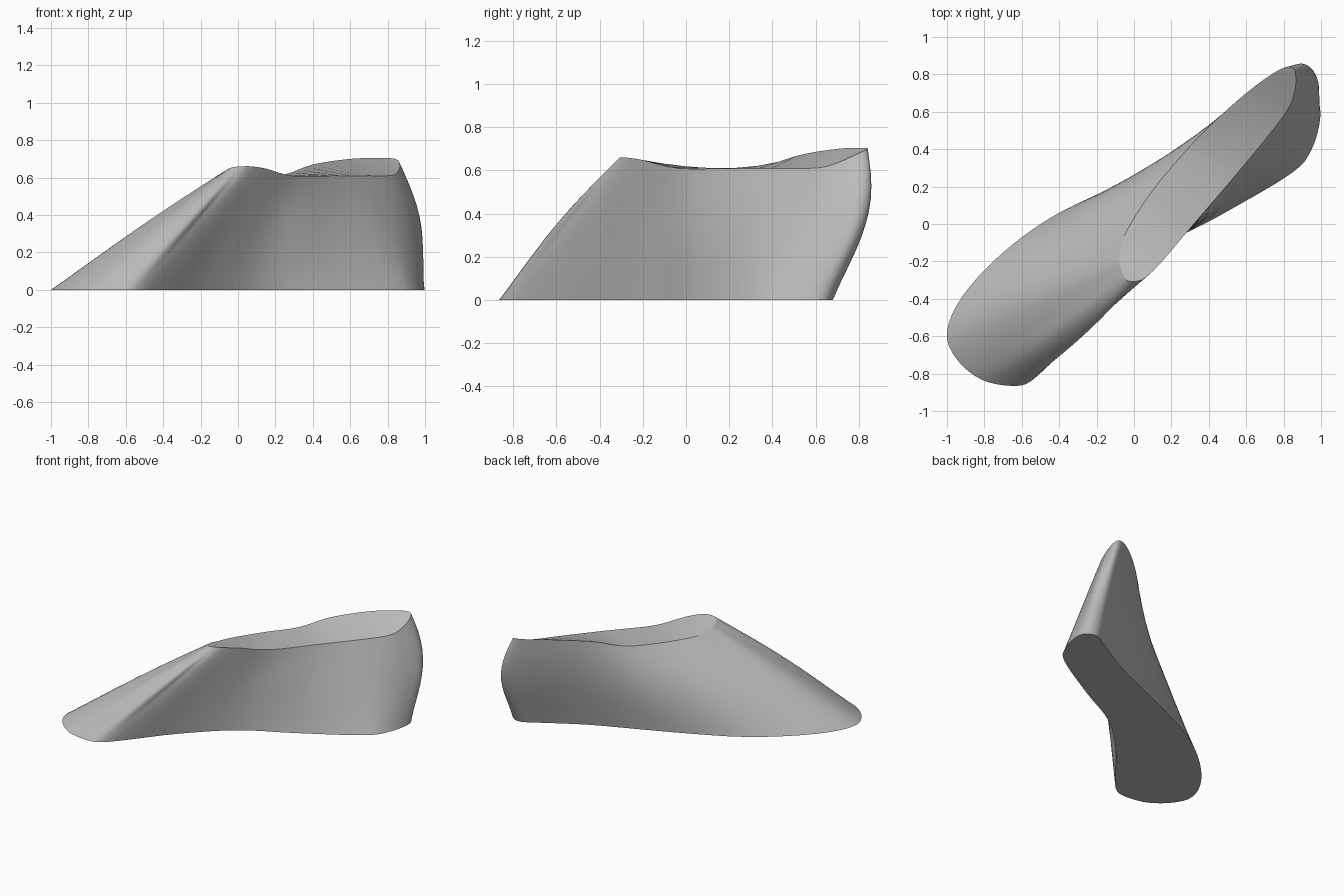
import bpy
import bmesh
import math
from mathutils import Vector

STEPS = 4      # spline samples between control stations
LEVELS = 12    # rows up the wall
HEEL_DIRECTION = Vector((0.6, 0.8, 0))

cube = bpy.data.objects.get("Cube")
if cube:
    bpy.data.objects.remove(cube, do_unlink=True)

# Stations around the body: base x, base y, rim x, rim y, rim z
stations = [
    (-1, -.58, -.078, -.2, .63), (-.95, -.72, -.07, -.24, .635),
    (-.82, -.83, -.055, -.28, .645), (-.66, -.865, -.03, -.305, .655),
    (-.55, -.84, .02, -.305, .66), (-.42, -.7, .07, -.28, .66),
    (-.2, -.43, .15, -.2, .648), (.1, -.15, .29, -.035, .61),
    (.45, .04, .5, .21, .61), (.84, .27, .7, .45, .61),
    (.95, .4, .82, .61, .612), (.995, .56, .857, .7, .635),
    (.98, .65, .865, .79, .675), (.9, .68, .84, .84, .7),
    (.8, .63, .76, .815, .705), (.5, .46, .6, .7, .7),
    (.14, .305, .4, .52, .67), (-.16, .175, .25, .36, .617),
    (-.46, .025, .1, .18, .61), (-.72, -.17, -.03, -.02, .61),
    (-.92, -.39, -.075, -.14, .615),
]


def closed_spline(points):
    """Smooth closed curve through the points."""
    count = len(points)
    result = []
    for i in range(count):
        a, b, c, d = (points[(i + k) % count] for k in (-1, 0, 1, 2))
        for s in range(STEPS):
            t = s / STEPS
            result.append(b + (c - a) * t / 2
                          + (a - b * 2.5 + c * 2 - d / 2) * t ** 2
                          + ((b - c) * 3 + d - a) / 2 * t ** 3)
    return result


def smoothstep(value, low, high):
    t = min(max((value - low) / (high - low), 0), 1)
    return t * t * (3 - 2 * t)


def wall_row(base, rim, t):
    """Blend base and rim outlines, pushing out heel, toe ridge and instep."""
    row = []
    count = len(base)
    arch = math.sin(math.pi * t ** 1.2)
    for i in range(count):
        point = base[i].lerp(rim[i], t)
        along = base[(i + 1) % count] - base[i - 1]
        outward = Vector((along.y, -along.x, 0)).normalized()
        heel = (smoothstep(point.x + point.y, 1.0, 1.5)
                * smoothstep(outward.dot(HEEL_DIRECTION), 0.1, 0.85))
        ridge = smoothstep(-outward.y, 0.75, 1)
        instep = smoothstep(-outward.x, -0.2, 0.6)
        swell = HEEL_DIRECTION * 0.09 * heel + outward * (0.03 * ridge + 0.018 * instep)
        row.append(point + swell * arch)
    return row


base = closed_spline([Vector((s[0], s[1], 0)) for s in stations])
rim = closed_spline([Vector(s[2:]) for s in stations])
count = len(base)

bm = bmesh.new()
rows = [[bm.verts.new(p) for p in wall_row(base, rim, k / LEVELS)]
        for k in range(LEVELS + 1)]

# Side wall
for low, high in zip(rows, rows[1:]):
    for i in range(count):
        j = (i + 1) % count
        bm.faces.new((low[i], low[j], high[j], high[i]))


def cap(ring):
    """Span a ring with strips running across it from toe to heel."""
    toe = 2 * STEPS
    for k in range(count // 2):
        corners = [ring[(toe + n) % count] for n in (k, k + 1, -k - 1, -k)]
        corners = list(dict.fromkeys(corners))
        if len(corners) > 2:
            bm.faces.new(corners)


# Saddle-shaped top and flat sole
cap(rows[-1])
bm.faces.new(list(reversed(rows[0])))
bmesh.ops.recalc_face_normals(bm, faces=bm.faces)

# Crisp rim and sole edges
for ring in (rows[0], rows[-1]):
    for i in range(count):
        bm.edges.get((ring[i - 1], ring[i])).smooth = False

mesh = bpy.data.meshes.new("shoe_form")
bm.to_mesh(mesh)
bm.free()
body = bpy.data.objects.new("shoe_form", mesh)
bpy.context.collection.objects.link(body)

# Plain grey finish
grey = bpy.data.materials.new("plain grey")
colour = (0.5, 0.5, 0.5, 1)
grey.use_nodes = True
grey.diffuse_color = colour
grey.node_tree.nodes["Principled BSDF"].inputs["Base Color"].default_value = colour
mesh.materials.append(grey)

bpy.ops.object.select_all(action="DESELECT")
body.select_set(True)
bpy.context.view_layer.objects.active = body
bpy.ops.object.shade_smooth_by_angle(angle=math.radians(50), keep_sharp_edges=True)
